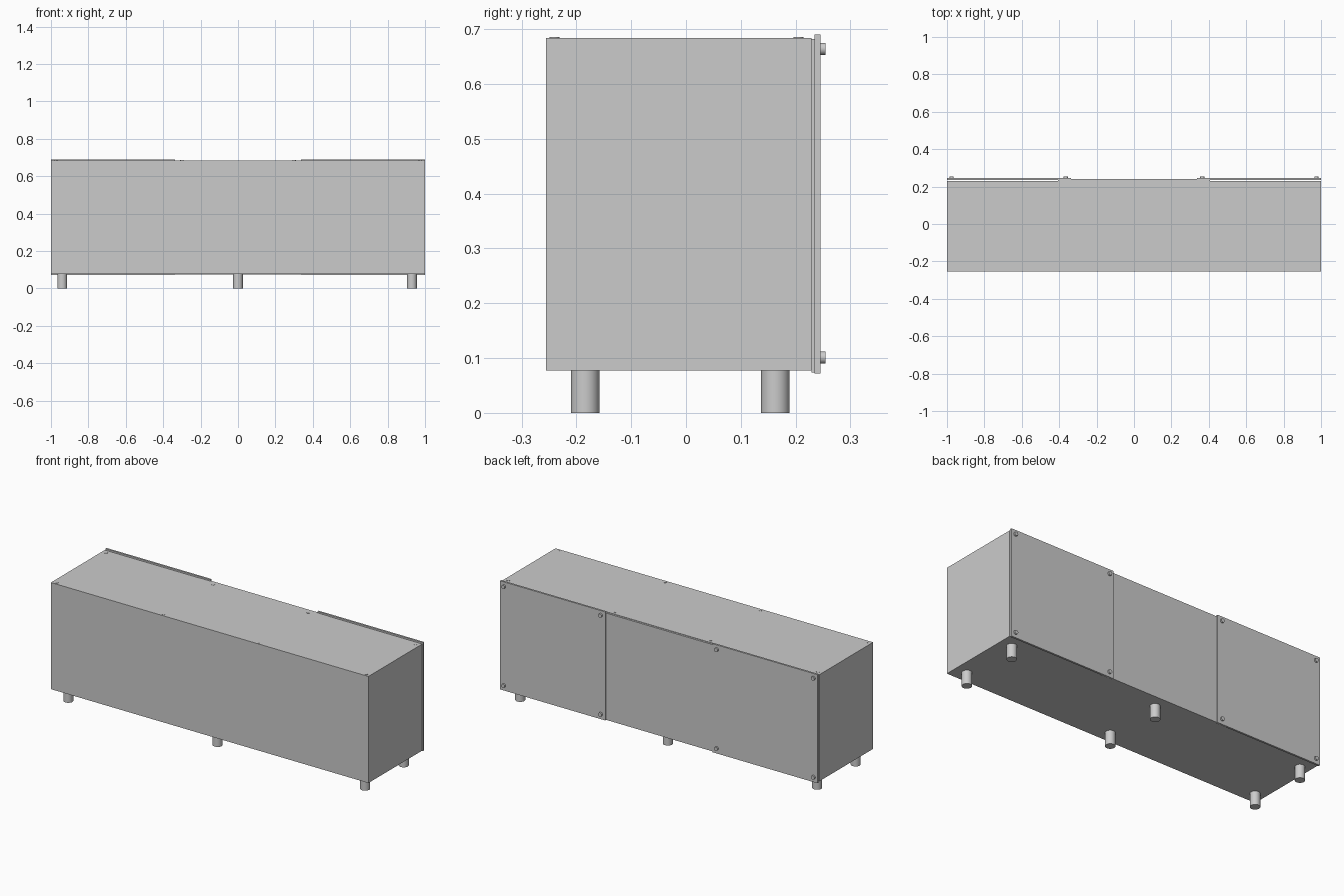
import bpy
import math

cube = bpy.data.objects.get("Cube")
if cube:
    bpy.data.objects.remove(cube, do_unlink=True)

grey = bpy.data.materials.new("plain grey")
grey.use_nodes = True
colour = (0.6, 0.6, 0.6, 1)
grey.diffuse_color = colour
grey.node_tree.nodes["Principled BSDF"].inputs["Base Color"].default_value = colour


def box(name, x, y, z):
    """Box from (low, high) pairs along each axis."""
    spans = (x, y, z)
    bpy.ops.mesh.primitive_cube_add(size=1, location=[(a + b) / 2 for a, b in spans])
    ob = bpy.context.object
    ob.name = name
    ob.scale = [b - a for a, b in spans]
    bpy.ops.object.transform_apply(location=False, rotation=False, scale=True)
    ob.data.materials.append(grey)
    return ob


def rod(name, centre, radius, depth, along_y=False):
    tilt = (math.pi / 2, 0, 0) if along_y else (0, 0, 0)
    bpy.ops.mesh.primitive_cylinder_add(vertices=32, radius=radius, depth=depth,
                                        location=centre, rotation=tilt)
    ob = bpy.context.object
    ob.name = name
    ob.data.materials.append(grey)
    bpy.ops.object.shade_smooth_by_angle(angle=math.radians(40))
    return ob


# Cabinet body and its thin top sheet
box("cabinet_body", (-1, 1), (-0.255, 0.229), (0.077, 0.68))
box("top_sheet", (-1, 1), (-0.255, 0.229), (0.68, 0.684))

# Fixed middle panel, with a proud door on each side standing off the body
box("middle_panel", (-0.405, 0.405), (0.229, 0.24), (0.074, 0.682))
box("right_door", (-1, -0.337), (0.234, 0.245), (0.072, 0.69))
box("left_door", (0.337, 1), (0.234, 0.245), (0.072, 0.69))

# Round stand-off caps at the door corners
for x in (-0.975, -0.365, 0.365, 0.975):
    for z in (0.101, 0.664):
        rod("door_cap", (x, 0.249, z), 0.011, 0.01, along_y=True)

# Low screw heads along the edges of the top
for x in (-0.975, -0.3, 0.3, 0.975):
    for y in (-0.24, 0.205):
        rod("top_screw", (x, y, 0.684), 0.009, 0.003)

# Six legs
for x in (-0.94, 0, 0.93):
    for y in (-0.184, 0.163):
        rod("leg", (x, y, 0.039), 0.026, 0.078)
